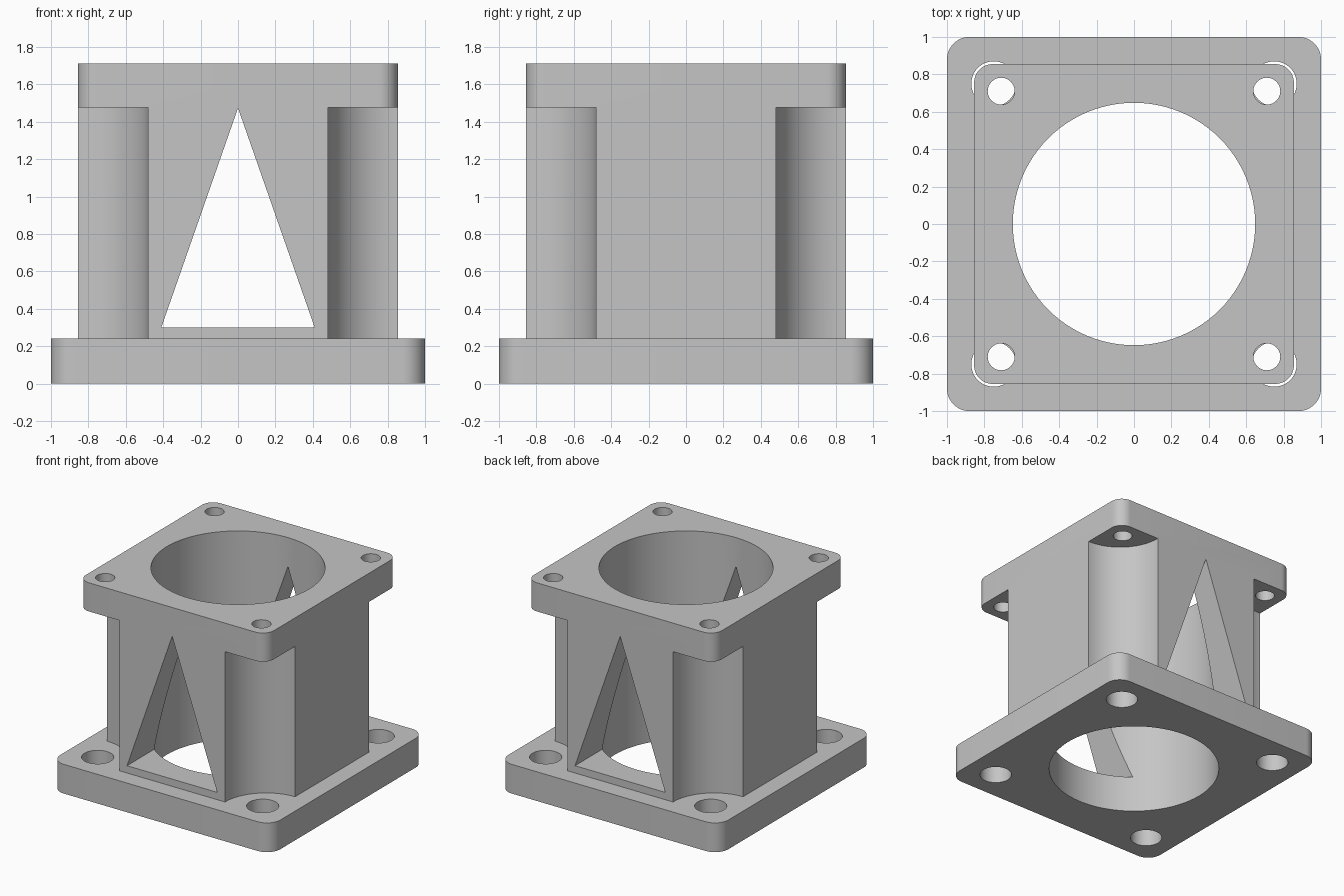
import bpy, bmesh
from math import sin, cos, pi, radians
from mathutils import Matrix

if "Cube" in bpy.data.objects:
    bpy.data.objects.remove(bpy.data.objects["Cube"], do_unlink=True)

BASE_TOP, FLANGE_BOTTOM, TOP = 0.24, 1.475, 1.71
HALF = 0.855
CORNERS = [(1, 1), (-1, 1), (-1, -1), (1, -1)]

grey = bpy.data.materials.new("light grey")
grey.use_nodes = True
colour = (0.56, 0.56, 0.56, 1)
grey.diffuse_color = colour
grey.node_tree.nodes["Principled BSDF"].inputs["Base Color"].default_value = colour


def prism(name, outline, low, high, turn=None):
    """Extrude a counter-clockwise outline upwards, then optionally rotate it."""
    bm = bmesh.new()
    face = bm.faces.new([bm.verts.new((x, y, low)) for x, y in outline])
    grown = bmesh.ops.extrude_face_region(bm, geom=[face])["geom"]
    bmesh.ops.translate(bm, vec=(0, 0, high - low),
                        verts=[v for v in grown if isinstance(v, bmesh.types.BMVert)])
    if turn:
        bm.transform(turn)
    bmesh.ops.recalc_face_normals(bm, faces=bm.faces)
    mesh = bpy.data.meshes.new(name)
    bm.to_mesh(mesh)
    bm.free()
    mesh.materials.append(grey)
    obj = bpy.data.objects.new(name, mesh)
    bpy.context.collection.objects.link(obj)
    return obj


def arc(cx, cy, radius, start, sweep, steps):
    return [(cx + radius * cos(start + sweep * i / steps),
             cy + radius * sin(start + sweep * i / steps)) for i in range(steps + 1)]


def rounded_square(half, radius):
    points = []
    for i, (sx, sy) in enumerate(CORNERS):
        points += arc(sx * (half - radius), sy * (half - radius), radius, i * pi / 2, pi / 2, 12)
    return points


def scooped_square(half, radius):
    """Square whose corners are cut away by circles centred on them."""
    points = []
    for i, (sx, sy) in enumerate(CORNERS):
        points += arc(sx * half, sy * half, radius, (i + 3) * pi / 2, -pi / 2, 24)
    return points


def circle(cx, cy, radius, steps):
    return arc(cx, cy, radius, 0, 2 * pi, steps)[:-1]


def combine(target, other, operation):
    mod = target.modifiers.new(operation.lower(), "BOOLEAN")
    mod.object, mod.operation, mod.solver = other, operation, "EXACT"
    bpy.context.view_layer.objects.active = target
    bpy.ops.object.modifier_apply(modifier=mod.name)
    bpy.data.objects.remove(other, do_unlink=True)


# Tower with scooped corners and triangular windows through both axes
tower = prism("tower", scooped_square(HALF, 0.375), BASE_TOP, FLANGE_BOTTOM)
window = [(-0.41, 0.3), (0.41, 0.3), (0, FLANGE_BOTTOM - 0.002)]
upright = Matrix.Rotation(radians(90), 4, "X")
for quarter in (0, 90):
    turn = Matrix.Rotation(radians(quarter), 4, "Z") @ upright
    combine(tower, prism("window_cutter", window, -1.2, 1.2, turn), "DIFFERENCE")

# Base plate and top flange, each with four bolt holes
base = prism("base_plate", rounded_square(1.0, 0.12), 0, BASE_TOP)
flange = prism("top_flange", rounded_square(HALF, 0.1), FLANGE_BOTTOM, TOP)
for plate, offset, radius in ((base, 0.75, 0.12), (flange, 0.71, 0.072)):
    for sx, sy in CORNERS:
        hole = prism("bolt_hole_cutter", circle(sx * offset, sy * offset, radius, 40), -0.2, 2)
        combine(plate, hole, "DIFFERENCE")

# Join into one casting, then bore the centre
combine(tower, base, "UNION")
combine(tower, flange, "UNION")
combine(tower, prism("bore_cutter", circle(0, 0, 0.648, 96), -0.2, 2), "DIFFERENCE")
tower.name = "flanged_spacer"

# Smooth curved walls, keeping hard edges
bpy.ops.object.select_all(action="DESELECT")
tower.select_set(True)
bpy.context.view_layer.objects.active = tower
bpy.ops.object.shade_smooth_by_angle(angle=radians(30))
